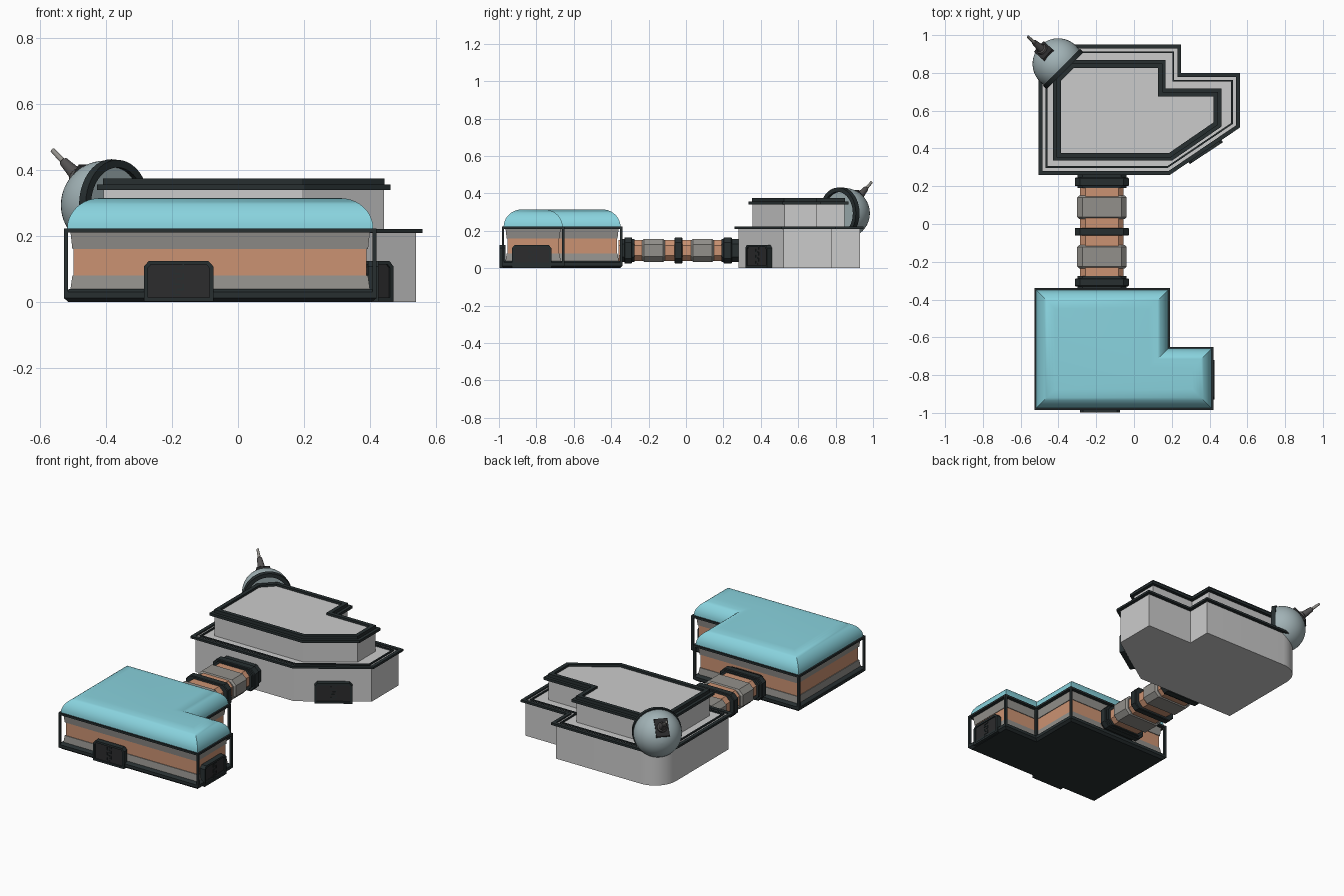
import bpy, bmesh, math
from mathutils import Vector, Matrix

if "Cube" in bpy.data.objects:
    bpy.data.objects.remove(bpy.data.objects["Cube"])

COLORS = {
    "dark": (0.02, 0.028, 0.03, 1), "door": (0.025, 0.025, 0.026, 1),
    "orange": (0.60, 0.29, 0.17, 1), "blue": (0.25, 0.65, 0.73, 1),
    "band": (0.29, 0.28, 0.26, 1), "dome": (0.36, 0.45, 0.47, 1),
    "metal": (0.09, 0.085, 0.085, 1),
}
MATS = {}
for key, col in COLORS.items():
    MATS[key] = bpy.data.materials.new(key)
    MATS[key].diffuse_color = col


def skin(name, rings, color=None, closed=False, mat=Matrix(), smooth=False):
    """Join rings of points; cap the ends, or close the section on itself."""
    bm = bmesh.new()
    rows = [[bm.verts.new(mat @ Vector(p)) for p in r] for r in rings]
    n = len(rows[0])
    pairs = list(zip(rows, rows[1:])) + ([(rows[-1], rows[0])] if closed else [])
    for a, b in pairs:
        for i in range(n):
            j = (i + 1) % n
            bm.faces.new((a[i], a[j], b[j], b[i]))
    if not closed:
        bm.faces.new(rows[0][::-1])
        bm.faces.new(rows[-1])
    bmesh.ops.recalc_face_normals(bm, faces=bm.faces)
    me = bpy.data.meshes.new(name)
    bm.to_mesh(me)
    bm.free()
    ob = bpy.data.objects.new(name, me)
    bpy.context.collection.objects.link(ob)
    if color:
        me.materials.append(MATS[color])
    if smooth:
        bpy.ops.object.select_all(action='DESELECT')
        ob.select_set(True)
        bpy.context.view_layer.objects.active = ob
        bpy.ops.object.shade_smooth_by_angle(angle=math.radians(32))
    return ob


def inset(pts, d):
    """Mitred inset of a counter-clockwise outline."""
    out = []
    for i, p in enumerate(pts):
        p = Vector(p)
        a = (p - Vector(pts[i - 1])).normalized()
        b = (Vector(pts[(i + 1) % len(pts)]) - p).normalized()
        na, nb = Vector((-a.y, a.x)), Vector((-b.y, b.x))
        out.append(p + (na + nb) * d / (1 + na.dot(nb)))
    return out


def loft(name, pts, prof, color=None, **kw):
    return skin(name, [[(p.x, p.y, z) for p in inset(pts, d)] for d, z in prof], color, **kw)


def band(name, pts, d0, d1, z0, z1, color, **kw):
    return loft(name, pts, [(d0, z0), (d0, z1), (d1, z1), (d1, z0)], color, closed=True, **kw)


def lathe(name, prof, color, mat, n=32, **kw):
    rings = [[(r * math.cos(t), r * math.sin(t), h)
              for t in (2 * math.pi * i / n for i in range(n))] for r, h in prof]
    return skin(name, rings, color, mat=mat, smooth=True, **kw)


def rect(w, h, c=0.0):
    """Centred rectangle, corners cut by c."""
    if not c:
        return [(-w, -h), (w, -h), (w, h), (-w, h)]
    return [(-w + c, -h), (w - c, -h), (w, -h + c), (w, h - c),
            (w - c, h), (-w + c, h), (-w, h - c), (-w, -h + c)]


RX = Matrix.Rotation(math.pi / 2, 4, 'X')


# Doors: arched frame, sunk panel, stepped centre seam
def door(name, x, y, angle):
    m = Matrix.Translation((x, y, 0)) @ Matrix.Rotation(angle, 4, 'Z') @ RX
    pts = [(-.105, .002), (.105, .002), (.105, .108), (.09, .125), (-.09, .125), (-.105, .108)]
    band(name + "_frame", pts, 0, .012, 0, .032, "dark", mat=m)
    loft(name + "_panel", pts, [(.011, 0), (.011, .025)], "door", mat=m)
    for i in range(6):
        s = 1 if i % 2 else -1
        tooth = m @ Matrix.Translation((s * .005, .022 + i * .016, .024))
        loft(name + "_seam", rect(.010, .0025), [(0, 0), (0, .004)], "dark", mat=tooth)
        side = m @ Matrix.Translation((s * .014, .030 + i * .016, .024))
        loft(name + "_seam", rect(.002, .009), [(0, 0), (0, .004)], "dark", mat=side)


# Front building: L-shaped, banded walls in a dark frame, cushion roof
F = [(-.528, -.985), (.42, -.985), (.42, -.65), (.19, -.65), (.19, -.34), (-.528, -.34)]
loft("front_base", F, [(.014, 0), (0, .012), (0, .03), (.008, .036), (.02, .04)], "dark")
loft("front_wall_lower", F, [(.02, .038), (.026, .08)], "band")
loft("front_wall_middle", F, [(.03, .08), (.03, .16)], "orange")
loft("front_wall_upper", F, [(.026, .16), (.02, .213)], "band")
loft("front_top_beam", F, [(0, .211), (0, .223)], "dark")
for p in inset(F, .0065):
    loft("front_post", rect(.0065, .0065), [(0, .02), (0, .215)], "dark",
         mat=Matrix.Translation((p.x, p.y, 0)))
arc = [math.pi / 2 * i / 10 for i in range(11)]
loft("front_roof", F, [(.01 + .1 * (1 - math.cos(t)), .222 + .093 * math.sin(t)) for t in arc],
     "blue", smooth=True)
door("front_door", -.18, -.965, 0)
door("side_door", .394, -.825, math.pi / 2)

# Corridor: tube, sleeves and collars along y
for name, y0, y1, w, h, e, col in [
    ("corridor_tube", -.36, .29, .115, .055, 0, "orange"),
    ("corridor_sleeve", -.235, -.112, .131, .061, .01, "band"),
    ("corridor_sleeve", .027, .15, .131, .061, .01, "band"),
    ("corridor_collar", -.345, -.275, .13, .062, 0, "dark"),
    ("corridor_flange", -.33, -.288, .143, .07, .004, "dark"),
    ("corridor_flange", -.062, -.02, .143, .07, .004, "dark"),
    ("corridor_flange", .2, .245, .143, .07, .004, "dark"),
    ("corridor_collar", .19, .285, .13, .062, 0, "dark"),
]:
    L = y1 - y0
    prof = [(e, 0), (0, e), (0, L - e), (e, L)] if e else [(0, 0), (0, L)]
    loft(name, rect(w, h, .028), prof, col, mat=Matrix.Translation((-.17, y1, .095)) @ RX)

# Back building: lower storey with one rounded corner
B = [(-.505, .26), (.19, .26), (.56, .51), (.56, .80), (.25, .80), (.25, .95)]
B += [(-.345 + .16 * math.cos(t), .79 + .16 * math.sin(t)) for t in (math.pi / 2 + a for a in arc)]
loft("back_lower_storey", B, [(.02, 0), (.02, .214)], smooth=True)
band("back_lower_trim", B, 0, .021, .209, .222, "dark")
band("back_lower_inner_trim", B, .037, .046, .209, .222, "dark")
door("back_door", .366, .402, math.atan2(.245, .37))

# Back building: upper storey with two-step parapet
U = [(-.428, .335), (.2, .335), (.462, .515), (.462, .718), (.168, .718),
     (.168, .868), (-.335, .868), (-.428, .775)]
loft("back_upper_storey", U, [(.02, .21), (.02, .362)])
band("back_upper_trim", U, 0, .03, .34, .356, "dark")
band("back_parapet", U, .018, .042, .355, .375, "dark")

# Dome: part sphere cut by an upright plane, with a rim
C = Matrix.Translation((-.402, .848, .294))
axis = C @ Vector((-1, 1, 0)).to_track_quat('Z', 'Y').to_matrix().to_4x4()
R = .135
a0 = math.asin(-.035 / R)
lats = [a0 + (math.radians(89) - a0) * i / 14 for i in range(15)]
lathe("dome", [(R * math.cos(t), R * math.sin(t)) for t in lats], "dome", axis, n=40)
lathe("dome_rim", [(.114, -.052), (.137, -.052), (.139, -.026), (.114, -.026)], "dark",
      axis, n=40, closed=True)

# Antenna on the dome
aim = C @ Vector((-.161, .145, .167)).to_track_quat('Z', 'Y').to_matrix().to_4x4()
loft("antenna_plate", rect(.038, .052), [(0, .10), (0, .134), (.006, .138)], "door", mat=aim)
lathe("antenna_base", [(.03, .13), (.028, .15), (.021, .155), (.014, .215), (.011, .218)],
      "metal", aim, n=16)
lathe("antenna_rod", [(.009, .21), (.007, .272)], "band", aim, n=12)

for m in bpy.data.materials:
    if m.users and not m.is_grease_pencil:
        m.use_nodes = True
        m.node_tree.nodes["Principled BSDF"].inputs["Base Color"].default_value = m.diffuse_color
